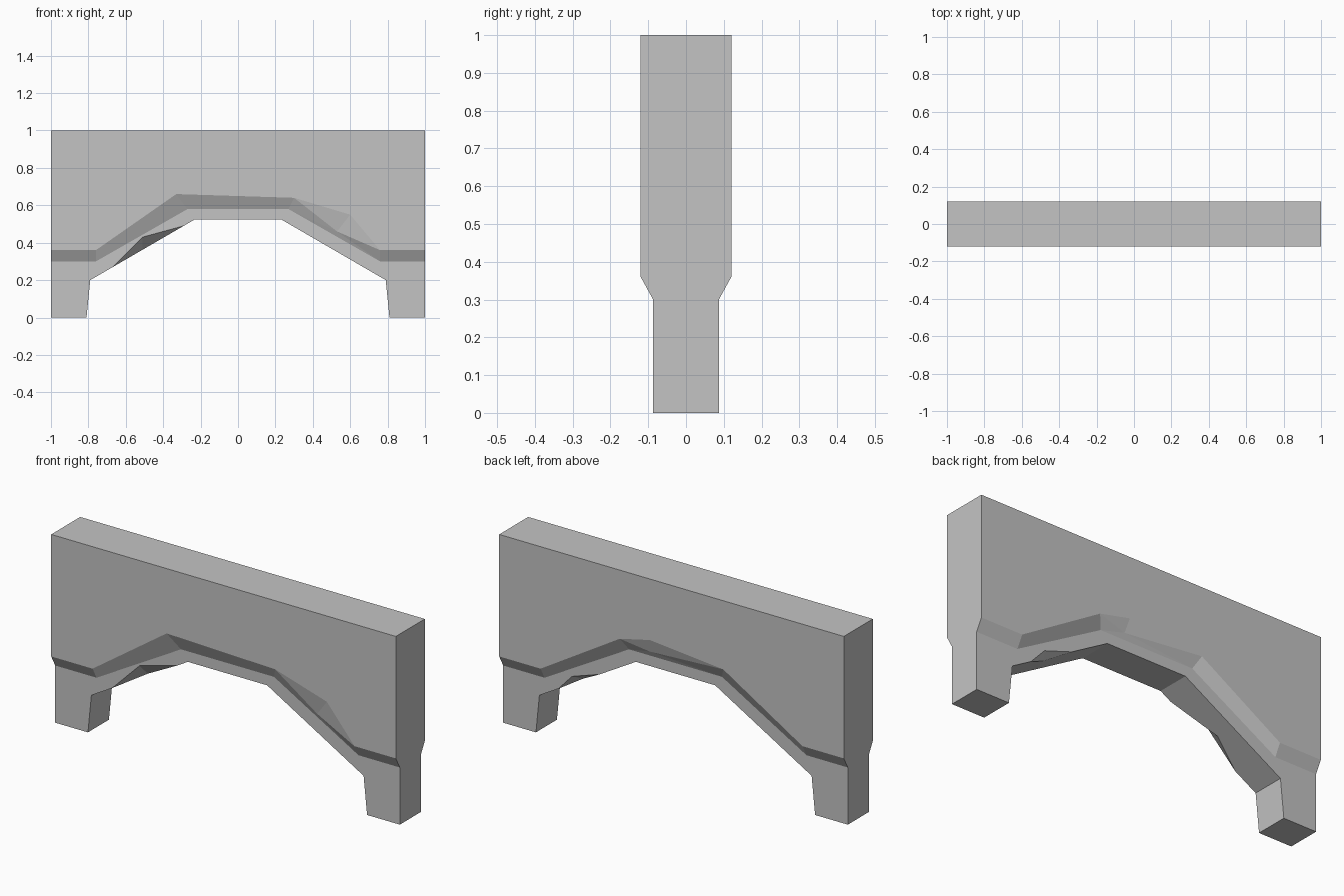
import bpy
import bmesh

cube = bpy.data.objects.get("Cube")
if cube:
    bpy.data.objects.remove(cube, do_unlink=True)

THICK, THIN = 0.12, 0.087   # half depths of the wall and of the arch band

stone = bpy.data.materials.new("stone_grey")
stone.use_nodes = True
colour = (0.55, 0.55, 0.55, 1)
stone.diffuse_color = colour
stone.node_tree.nodes["Principled BSDF"].inputs["Base Color"].default_value = colour

bm = bmesh.new()


def face(points):
    bm.faces.new([bm.verts.new(p) for p in points])


# Shared outlines, written as (across, up) when looking squarely at a side
INNER = [(-1, .30), (-.76, .30), (-.27, .58), (.27, .58), (.76, .30), (1, .30)]
ARCH = [(-.81, 0), (-.79, .20), (-.23, .525), (.23, .525), (.79, .20), (.81, 0)]


def build_side(turn, crest, seg, peak, notch, notch_depth, chip, chip_mid, chip_depth):
    """One wall side; turn is -1 for the front and 1 for the back."""
    def at(p, depth):
        return (-turn * p[0], turn * depth, p[1])

    outer = [(-1, .36), (-.76, .36), *crest, (.76, .36), (1, .36)]

    # Upper wall, with the chipped peak in its lower edge
    edge = outer[:seg + 1] + [peak] + outer[seg + 1:]
    face([at(p, THICK) for p in edge + [(1, 1), (-1, 1)]])

    # Sloped moulding and its broken segment
    for i in range(5):
        a, b, c, d = (at(outer[i], THICK), at(outer[i + 1], THICK),
                      at(INNER[i + 1], THIN), at(INNER[i], THIN))
        if i != seg:
            face([a, b, c, d])
            continue
        m, p = at(notch, notch_depth), at(peak, THICK)
        for tri in ((a, p, m), (p, b, m), (a, m, d), (m, c, d), (m, b, c)):
            face(tri)

    # Lower band with the chipped arch edge
    low = ARCH[:2] + chip + ARCH[2:]
    face([at(p, THIN) for p in INNER + [(1, 0)] + low[::-1] + [(-1, 0)]])

    # Chip facets and the arch underside that carries them
    a, b, c = [at(p, THIN) for p in chip]
    d = at(chip_mid, chip_depth)
    face([a, b, d])
    face([b, c, d])
    s, e = ARCH[1], ARCH[2]
    face([at(s, THIN), a, d, c, at(e, THIN), at(e, -THIN), at(s, -THIN)])

    # Leg inner face, leg foot and wall end
    f = ARCH[0]
    face([at(f, THIN), at(s, THIN), at(s, -THIN), at(f, -THIN)])
    face([at(f, THIN), at(f, -THIN), at((-1, 0), -THIN), at((-1, 0), THIN)])
    half = [(THIN, 0), (THIN, .30), (THICK, .36), (THICK, 1)]
    ring = half + [(-y, z) for y, z in reversed(half)]
    face([at((-1, z), y) for y, z in ring])


def on_slope(x):
    """Point on the left slope of the arch."""
    (x0, z0), (x1, z1) = ARCH[1:3]
    return (x, z0 + (z1 - z0) * (x - x0) / (x1 - x0))


build_side(-1, [(-.33, .66), (.30, .64)], 3, (.60, .55), (.53, .46), .10,
           [on_slope(-.67), (-.51, .43), on_slope(-.29)], on_slope(-.51), .02)
build_side(1, [(-.30, .64), (.30, .64)], 2, (-.125, .68), (-.14, .608), .10,
           [on_slope(-.68), (-.60, .35), on_slope(-.44)], on_slope(-.57), .04)

# Wall top and crown of the arch
face([(-1, -THICK, 1), (1, -THICK, 1), (1, THICK, 1), (-1, THICK, 1)])
(xl, z), (xr, _) = ARCH[2:4]
face([(xl, -THIN, z), (xr, -THIN, z), (xr, THIN, z), (xl, THIN, z)])

bmesh.ops.remove_doubles(bm, verts=bm.verts, dist=0.0005)
bmesh.ops.recalc_face_normals(bm, faces=bm.faces)
mesh = bpy.data.meshes.new("arched_wall")
bm.to_mesh(mesh)
bm.free()
mesh.materials.append(stone)
wall = bpy.data.objects.new("arched_wall", mesh)
bpy.context.collection.objects.link(wall)
